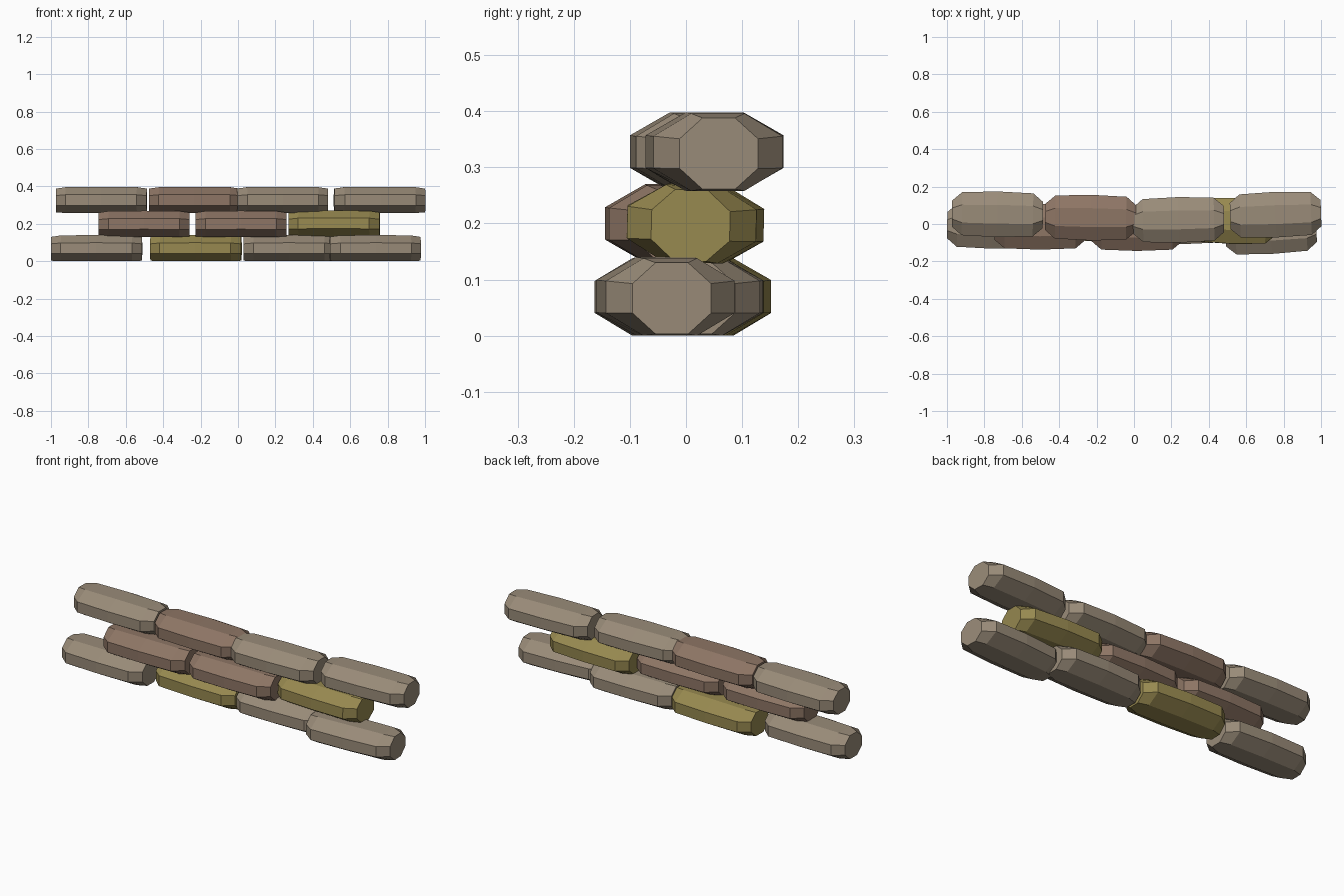
import bpy, bmesh, math
from mathutils import Matrix

if "Cube" in bpy.data.objects:
    bpy.data.objects.remove(bpy.data.objects["Cube"])


def material(name, rgb):
    m = bpy.data.materials.new(name)
    m.diffuse_color = (*rgb, 1)
    m.use_nodes = True
    m.node_tree.nodes["Principled BSDF"].inputs["Base Color"].default_value = m.diffuse_color
    return m


TAN = material("tan_cloth", (0.32, 0.26, 0.19))
OLIVE = material("olive_cloth", (0.31, 0.25, 0.08))
BROWN = material("brown_cloth", (0.27, 0.18, 0.13))

# Stations along half a bag: x, half width, bottom z, top z
HALF = [(0.0, 0.122, 0.0, 0.14), (0.19, 0.115, 0.0, 0.138), (0.243, 0.07, 0.003, 0.13)]
STATIONS = [(-x, w, b, t) for x, w, b, t in reversed(HALF[1:])] + HALF


def sandbag(name, x, y, z, turn, roll, mat):
    bm = bmesh.new()
    rings = []
    for sx, w, b, t in STATIONS:
        mid, h = (b + t) / 2, (t - b) / 2
        k = 1 / math.cos(math.pi / 8)
        angles = [math.pi * (2 * i + 1) / 8 for i in range(8)]
        rings.append([bm.verts.new((sx, w * k * math.cos(a), mid + h * k * math.sin(a)))
                      for a in angles])
    for r, s in zip(rings, rings[1:]):
        for i in range(8):
            j = (i + 1) % 8
            bm.faces.new((r[i], r[j], s[j], s[i]))
    bm.faces.new(rings[0])
    bm.faces.new(rings[-1])
    bmesh.ops.recalc_face_normals(bm, faces=bm.faces)
    mesh = bpy.data.meshes.new(name)
    bm.to_mesh(mesh)
    bm.free()
    mesh.materials.append(mat)
    ob = bpy.data.objects.new(name, mesh)
    ob.matrix_world = (Matrix.Translation((x, y, z))
                       @ Matrix.Rotation(math.radians(turn), 4, 'Z')
                       @ Matrix.Rotation(math.radians(roll), 4, 'X'))
    bpy.context.collection.objects.link(ob)


# Three staggered courses: x, y, turn, roll, cloth
COURSES = [
    ("bottom", 0.0, [(-0.756, -0.01, -1, 0, TAN), (-0.225, 0.03, -2, 0, OLIVE),
                     (0.272, 0.015, 0.5, 0, TAN), (0.732, -0.038, 3, 0, TAN)]),
    ("middle", 0.13, [(-0.502, -0.015, 0, 0, BROWN), (0.016, -0.022, 0, 0, BROWN),
                      (0.515, 0.015, -2, -1.5, OLIVE)]),
    ("top", 0.258, [(-0.73, 0.052, -1, 0, TAN), (-0.232, 0.034, -1, 0, BROWN),
                    (0.238, 0.022, 1.2, 0, TAN), (0.757, 0.05, 2, 0, TAN)]),
]
for course, z, bags in COURSES:
    for i, (x, y, turn, roll, mat) in enumerate(bags):
        sandbag(f"{course}_sandbag_{i + 1}", x, y, z, turn, roll, mat)
